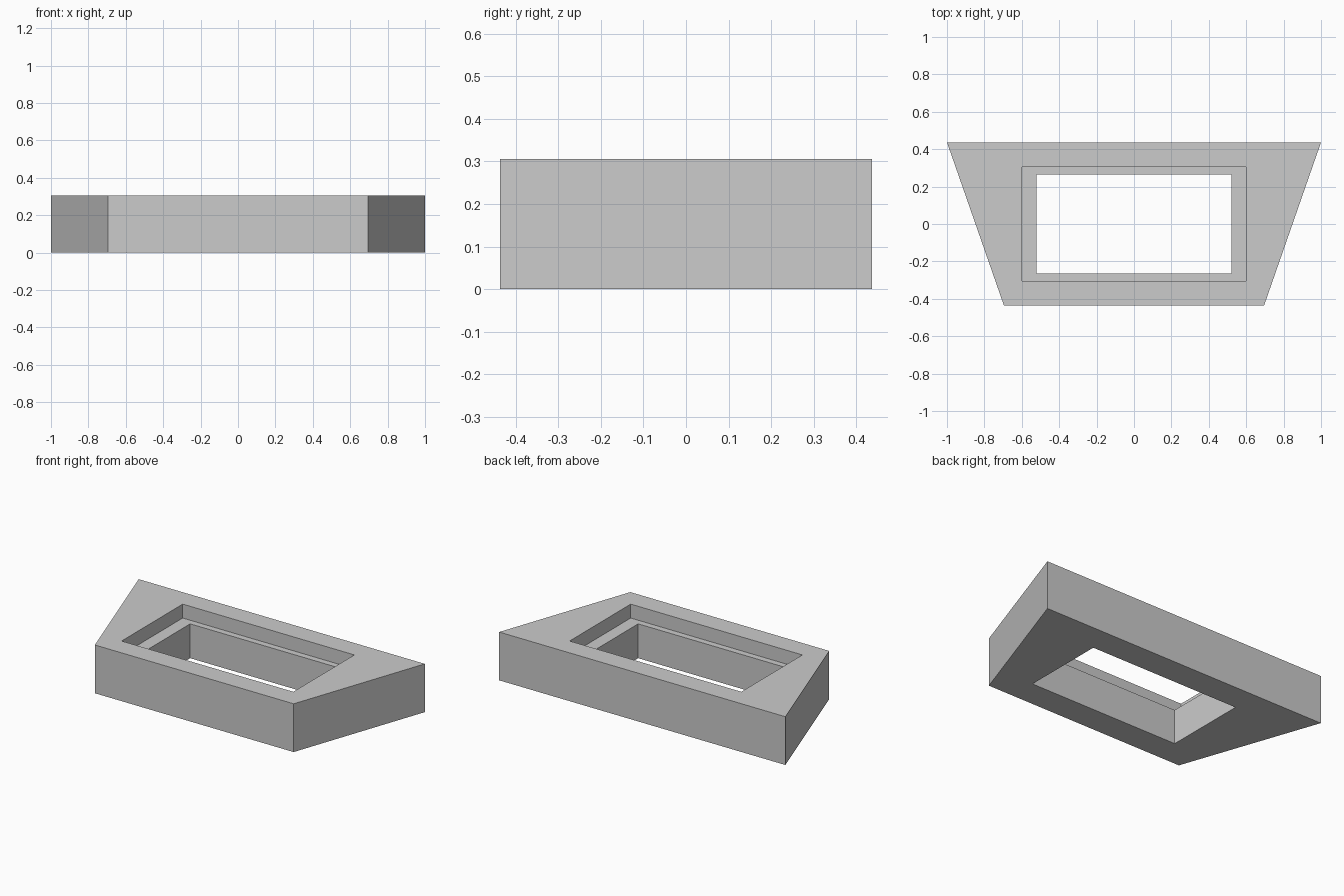
import bpy
import bmesh

# Remove the default cube
cube = bpy.data.objects.get("Cube")
if cube:
    bpy.data.objects.remove(cube, do_unlink=True)

# Plain grey material
grey = bpy.data.materials.new("plain grey")
grey.use_nodes = True
colour = (0.6, 0.6, 0.6, 1.0)
grey.diffuse_color = colour
grey.node_tree.nodes["Principled BSDF"].inputs["Base Color"].default_value = colour

HEIGHT = 0.305
LEDGE = 0.217


def ring(bm, front_half, back_half, depth_half, z):
    """Four-sided loop, symmetric about x, with its own front and back widths."""
    corners = [(-front_half, -depth_half), (front_half, -depth_half),
               (back_half, depth_half), (-back_half, depth_half)]
    return [bm.verts.new((x, y, z)) for x, y in corners]


# Tapered frame: outer wall, top rim, stepped recess, through opening, underside
outer = (0.695, 1.0, 0.437)
recess = (0.60, 0.60, 0.305)
opening = (0.52, 0.52, 0.265)
bm = bmesh.new()
rings = [ring(bm, *shape, z) for shape, z in (
    (outer, 0), (outer, HEIGHT), (recess, HEIGHT),
    (recess, LEDGE), (opening, LEDGE), (opening, 0))]
for a, b in zip(rings, rings[1:] + rings[:1]):
    for i in range(4):
        j = (i + 1) % 4
        bm.faces.new((a[i], a[j], b[j], b[i]))
bmesh.ops.recalc_face_normals(bm, faces=bm.faces)

mesh = bpy.data.meshes.new("tapered_frame")
bm.to_mesh(mesh)
bm.free()
mesh.materials.append(grey)
frame = bpy.data.objects.new("tapered_frame", mesh)
bpy.context.collection.objects.link(frame)
